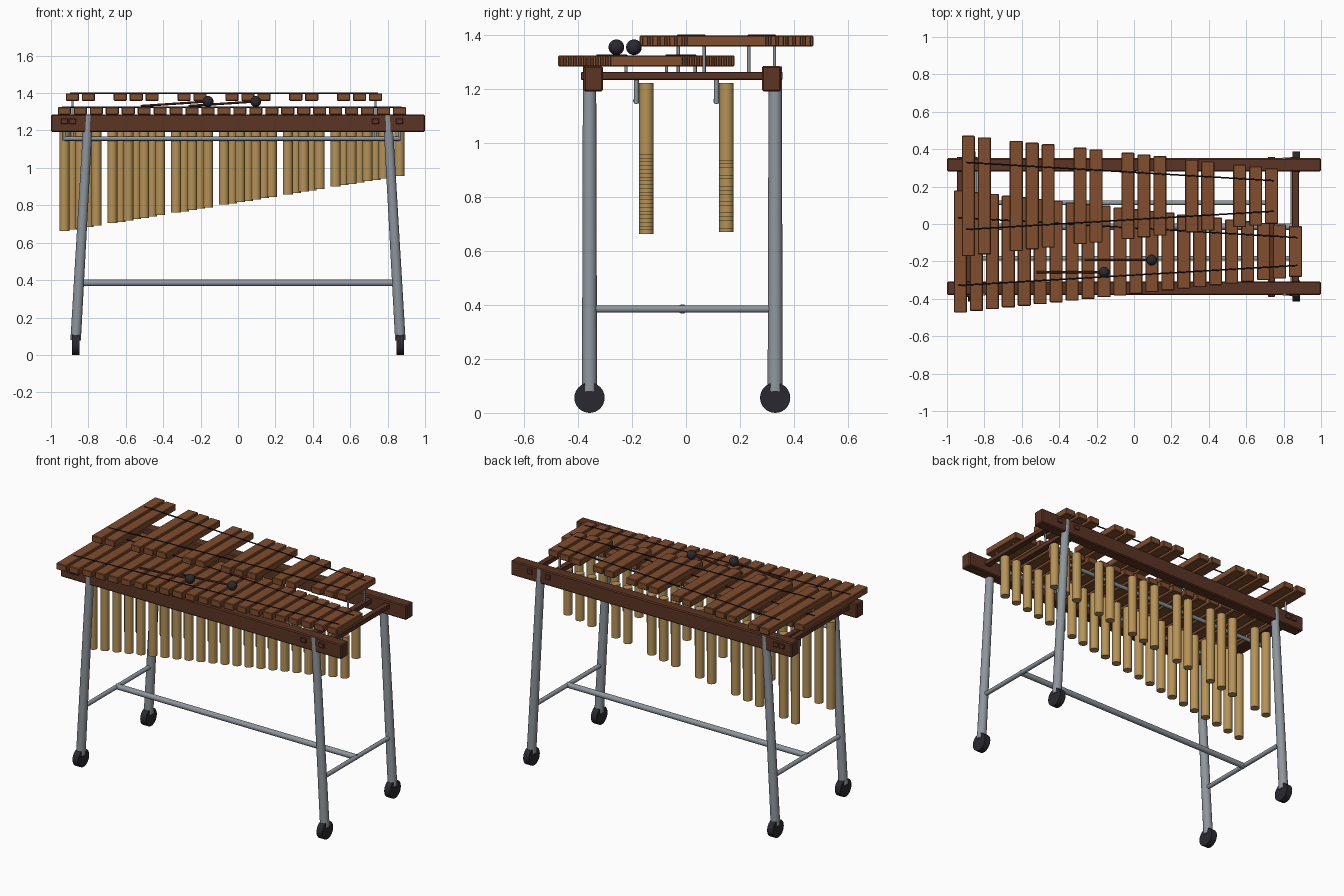
import bpy, bmesh, math
from mathutils import Vector, Matrix

if "Cube" in bpy.data.objects:
    bpy.data.objects.remove(bpy.data.objects["Cube"])


def material(name, rgb):
    m = bpy.data.materials.new(name)
    m.diffuse_color = (*rgb, 1)
    m.use_nodes = True
    m.node_tree.nodes["Principled BSDF"].inputs["Base Color"].default_value = m.diffuse_color
    return m


BAR_WOOD = material("bar wood", (0.22, 0.075, 0.027))
DARK_WOOD = material("dark frame wood", (0.105, 0.035, 0.017))
STEEL = material("grey steel", (0.27, 0.305, 0.335))
BRASS = material("brass", (0.47, 0.29, 0.095))
RUBBER = material("black rubber", (0.022, 0.022, 0.03))
CORD = material("black cord", (0.008, 0.008, 0.01))


def finish(bm, name, mat, smooth=False):
    me = bpy.data.meshes.new(name)
    for f in bm.faces:
        f.smooth = smooth
    bm.to_mesh(me)
    bm.free()
    me.materials.append(mat)
    if smooth:
        me.set_sharp_from_angle(angle=math.radians(35))
    ob = bpy.data.objects.new(name, me)
    bpy.context.collection.objects.link(ob)
    return ob


def box(name, centre, size, mat, bevel=0.004):
    bm = bmesh.new()
    bmesh.ops.create_cube(bm, size=1, matrix=Matrix.Translation(centre) @ Matrix.Diagonal((*size, 1)))
    ob = finish(bm, name, mat)
    mod = ob.modifiers.new("soft edges", 'BEVEL')
    mod.width = bevel
    mod.segments = 1
    return ob


def rod(name, a, b, r1, mat, r2=None, sides=16):
    """Round bar from a to b, radius r1 at a and r2 at b."""
    a, b = Vector(a), Vector(b)
    d = b - a
    m = Matrix.Translation((a + b) / 2) @ d.to_track_quat('Z', 'Y').to_matrix().to_4x4()
    bm = bmesh.new()
    bmesh.ops.create_cone(bm, cap_ends=True, segments=sides, radius1=r1,
                          radius2=r1 if r2 is None else r2, depth=d.length, matrix=m)
    return finish(bm, name, mat, True)


def ball(name, centre, r, mat):
    bm = bmesh.new()
    bmesh.ops.create_uvsphere(bm, u_segments=24, v_segments=14, radius=r,
                              matrix=Matrix.Translation(centre))
    return finish(bm, name, mat, True)


MID = -0.0135               # centre line of the frame in y
X0, STEP = -0.928, 0.0853   # first bar and bar spacing


def bar_x(i):
    return X0 + i * STEP


def bar_length(i):
    return 0.653 - 0.0182 * i


# Two rows: positions, y centre, bar bottom height
naturals = list(range(22))
accidentals = [o * 7 + k + 0.5 for o in range(3) for k in (0, 1, 3, 4, 5)]
rows = [("natural", naturals, -0.147, 1.284), ("accidental", accidentals, 0.150, 1.358)]

for row, places, yc, zb in rows:
    # Bars with a resonator tube under each
    for n, i in enumerate(places):
        x = bar_x(i)
        box(f"{row}_bar_{n + 1}", (x, yc, zb + 0.0205), (0.07, bar_length(i), 0.041), BAR_WOOD)
        rod(f"{row}_resonator_{n + 1}", (x, yc, 0.663 + 0.014 * i), (x, yc, 1.222), 0.0268, BRASS, sides=24)

    first, last = places[0], places[-1]
    # Cords through the nodal points of the bars
    for s, side in ((-1, "front"), (1, "back")):
        ends = [(bar_x(i), yc + s * 0.277 * bar_length(i), zb + 0.0405) for i in (first, last)]
        d = (Vector(ends[1]) - Vector(ends[0])).normalized() * 0.012
        rod(f"{row}_cord_{side}", Vector(ends[0]) - d, Vector(ends[1]) + d, 0.004, CORD, sides=8)
        # Posts on the end crosspieces carrying the cord
        for (x, y, z), end in zip(ends, ("left", "right")):
            rod(f"{row}_post_{side}_{end}", (x, y, 1.25), (x, y, zb + 0.02), 0.006, STEEL, sides=12)

    # Resonator rail with its hangers, and the crosspieces
    ry, rz = yc - 0.037, 1.157
    rod(f"{row}_resonator_rail", (bar_x(first), ry, rz), (bar_x(last), ry, rz), 0.012, STEEL)
    for i, end in ((first, "left"), (last, "right")):
        x = bar_x(i)
        box(f"{row}_crosspiece_{end}", (x, MID - 0.002, 1.249), (0.038, 0.748, 0.030), DARK_WOOD, 0.003)
        rod(f"{row}_hanger_{end}", (x, ry, rz - 0.01), (x, ry, 1.245), 0.009, STEEL, sides=12)

# Long side rails
for s, side in ((-1, "front"), (1, "back")):
    box(f"{side}_rail", (0, MID + s * 0.330, 1.2385), (2.0, 0.071, 0.094), DARK_WOOD, 0.006)

# Splayed legs, wheels and braces
for sx, end in ((-1, "left"), (1, "right")):
    for sy, side in ((-1, "front"), (1, "back")):
        y = MID + sy * 0.344
        rod(f"{side}_{end}_leg", (sx * 0.868, y, 0.078), (sx * 0.800, y, 1.283), 0.028, STEEL, 0.0245, 24)
        rod(f"{side}_{end}_wheel", (sx * 0.868 - 0.02, y, 0.056), (sx * 0.868 + 0.02, y, 0.056),
            0.056, RUBBER, sides=32)
    rod(f"{end}_leg_brace", (sx * 0.851, MID - 0.344, 0.385), (sx * 0.851, MID + 0.344, 0.385), 0.0135, STEEL)
rod("long_brace", (-0.855, MID, 0.385), (0.855, MID, 0.385), 0.0175, STEEL)

# Mallets resting on the front row
for n, (x, y, length) in enumerate(((-0.160, -0.258, 0.36), (0.095, -0.193, 0.36))):
    ball(f"mallet_head_{n + 1}", (x, y, 1.355), 0.029, RUBBER)
    rod(f"mallet_shaft_{n + 1}", (x - length, y, 1.331), (x, y, 1.355), 0.006, DARK_WOOD, sides=10)
